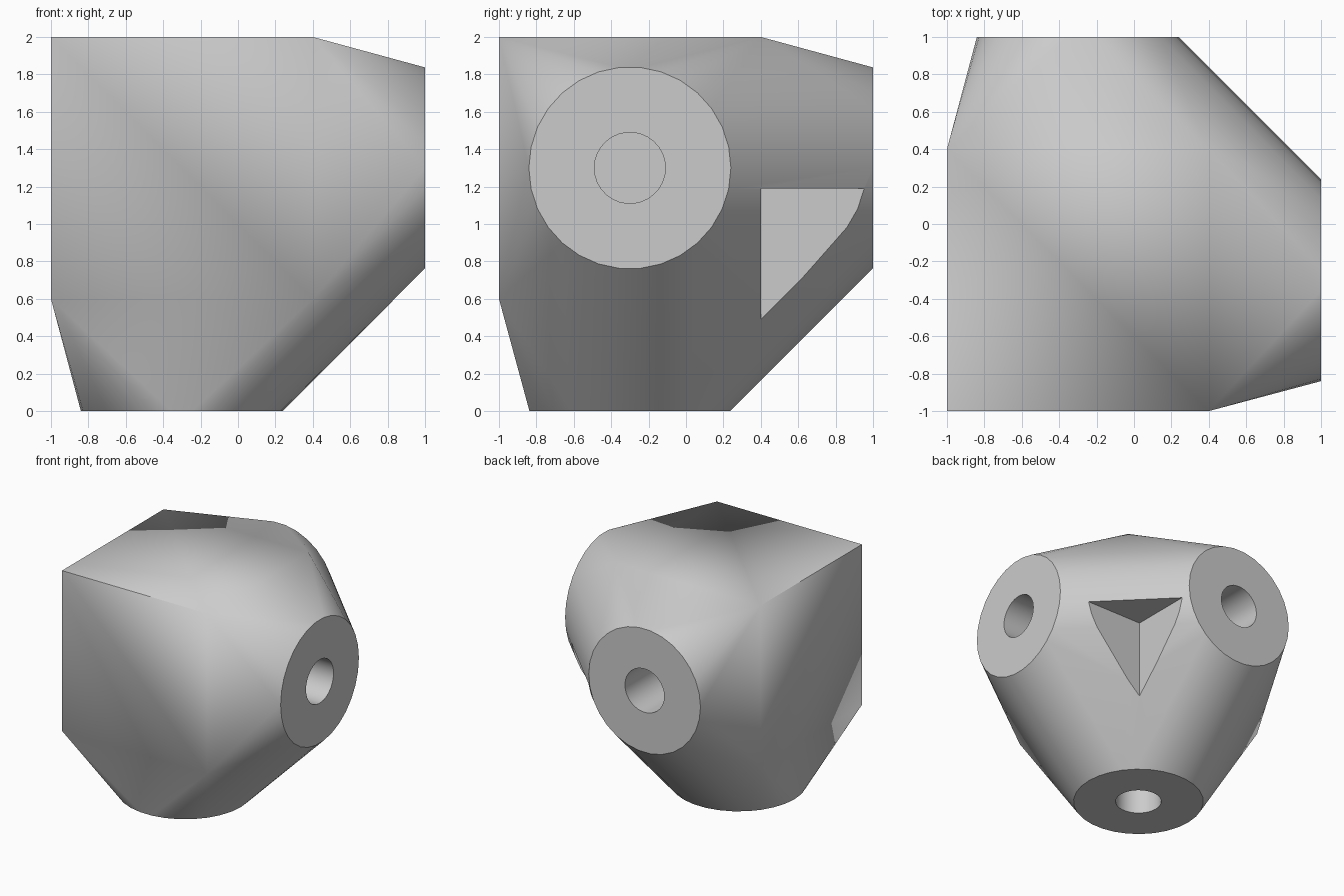
import bpy, bmesh, math
from mathutils import Vector, Matrix

if "Cube" in bpy.data.objects:
    bpy.data.objects.remove(bpy.data.objects["Cube"], do_unlink=True)

CENTRE = Vector((-0.3, -0.3, 1.3))   # where the three socket axes meet
REACH = 1.3                          # centre to each socket face
RIM_RADIUS, HOLE_RADIUS, HOLE_DEPTH = 0.54, 0.19, 0.6
SIDES = 30

# Each socket: outward axis and two directions across it
X, Y, Z = Vector((1, 0, 0)), Vector((0, 1, 0)), Vector((0, 0, 1))
SOCKETS = [(X, Y, Z), (Y, X, Z), (-Z, X, Y)]

grey = bpy.data.materials.new("light_grey")
grey.use_nodes = True
colour = (0.6, 0.6, 0.6, 1)
grey.diffuse_color = colour
grey.node_tree.nodes["Principled BSDF"].inputs["Base Color"].default_value = colour


def ring(socket, distance, radius):
    axis, u, v = socket
    steps = [2 * math.pi * i / SIDES for i in range(SIDES)]
    return [CENTRE + axis * distance + radius * (u * math.cos(a) + v * math.sin(a))
            for a in steps]


def hull(name, points):
    """Convex solid around the given points."""
    bm = bmesh.new()
    for p in points:
        bm.verts.new(p)
    result = bmesh.ops.convex_hull(bm, input=bm.verts[:])
    loose = [v for v in bm.verts if not v.link_faces]
    bmesh.ops.delete(bm, geom=loose, context='VERTS')
    bmesh.ops.dissolve_limit(bm, angle_limit=0.005, verts=bm.verts[:], edges=bm.edges[:])
    bmesh.ops.recalc_face_normals(bm, faces=bm.faces[:])
    mesh = bpy.data.meshes.new(name)
    bm.to_mesh(mesh)
    bm.free()
    mesh.materials.append(grey)
    obj = bpy.data.objects.new(name, mesh)
    bpy.context.collection.objects.link(obj)
    return obj


def box_points(low, high):
    return [Vector((x, y, z)) for x in (low[0], high[0])
            for y in (low[1], high[1]) for z in (low[2], high[2])]


# Corner block blended into three round socket faces
points = box_points((-1, -1, 0.6), (0.4, 0.4, 2))
for s in SOCKETS:
    points += ring(s, REACH, RIM_RADIUS)
body = hull("corner_connector", points)

# Blind holes in the sockets and the square notch between them
cutters = [hull("hole_cutter", ring(s, REACH + 0.1, HOLE_RADIUS)
                + ring(s, REACH - HOLE_DEPTH, HOLE_RADIUS)) for s in SOCKETS]
cutters.append(hull("notch_cutter", box_points((0.276, 0.4, -0.2), (1.5, 1.5, 1.19))))

bpy.context.view_layer.objects.active = body
body.select_set(True)
for cutter in cutters:
    cutter.hide_render = True
    mod = body.modifiers.new("cut", 'BOOLEAN')
    mod.operation = 'DIFFERENCE'
    mod.solver = 'EXACT'
    mod.object = cutter
    bpy.ops.object.modifier_apply(modifier=mod.name)
    bpy.data.objects.remove(cutter, do_unlink=True)

# Smooth the blends, keep the rims sharp
bpy.ops.object.select_all(action='DESELECT')
body.select_set(True)
bpy.ops.object.shade_smooth_by_angle(angle=math.radians(30))
